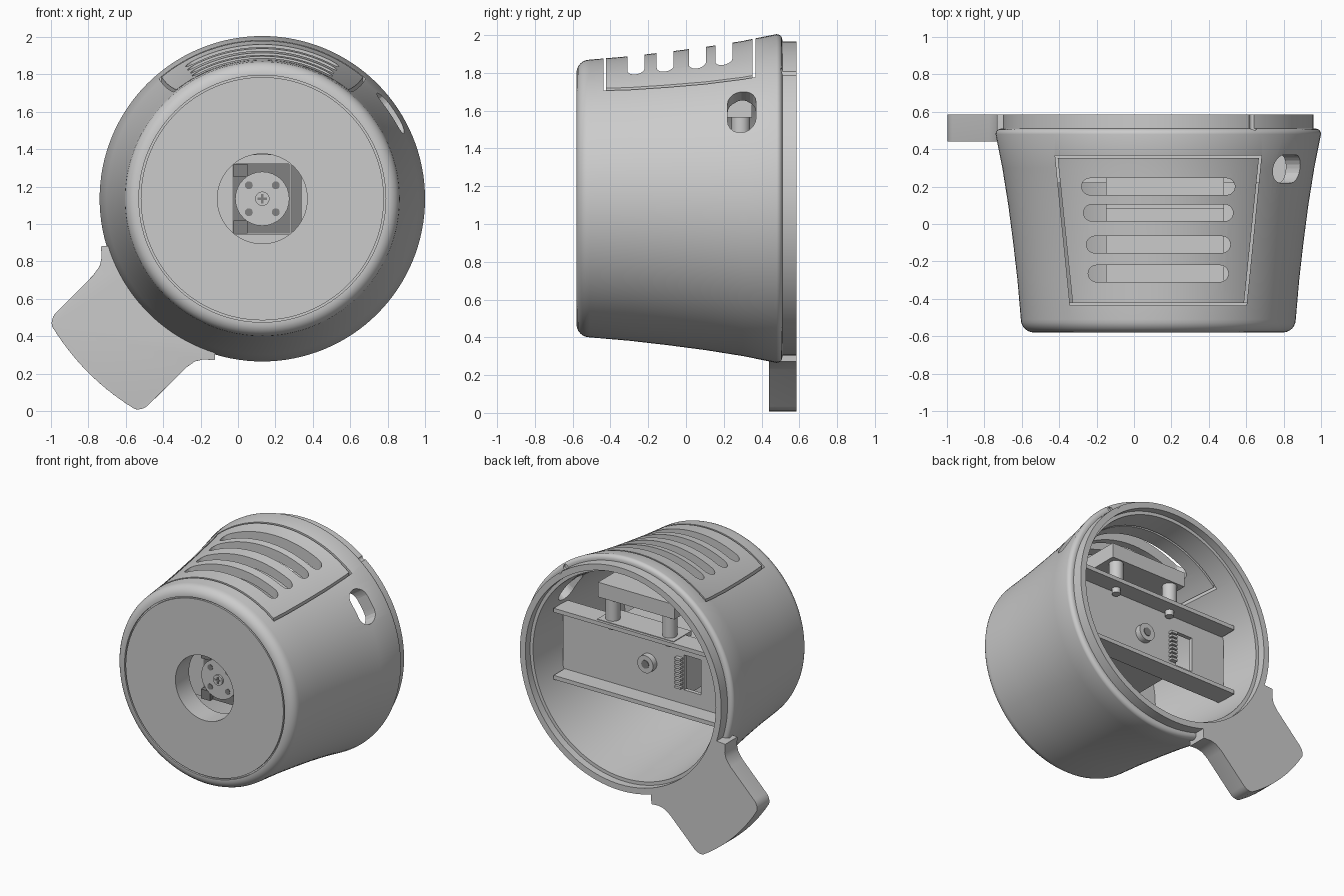
import bpy, bmesh, math
from mathutils import Vector, Matrix

if "Cube" in bpy.data.objects:
    bpy.data.objects.remove(bpy.data.objects["Cube"], do_unlink=True)

CX, CZ = 0.13, 1.135   # cup axis, running along y


def material(name, value):
    m = bpy.data.materials.new(name)
    m.use_nodes = True
    col = (value, value, value, 1)
    m.diffuse_color = col
    m.node_tree.nodes["Principled BSDF"].inputs["Base Color"].default_value = col
    return m


GREY = material("light grey", 0.6)
DARK = material("dark grey", 0.22)


def finish(name, bm, mat=GREY, smooth=True):
    bmesh.ops.recalc_face_normals(bm, faces=bm.faces)
    me = bpy.data.meshes.new(name)
    bm.to_mesh(me)
    bm.free()
    ob = bpy.data.objects.new(name, me)
    bpy.context.collection.objects.link(ob)
    me.materials.append(mat)
    if smooth:
        shade(ob)
    return ob


def shade(ob):
    bpy.ops.object.select_all(action="DESELECT")
    ob.select_set(True)
    bpy.context.view_layer.objects.active = ob
    bpy.ops.object.shade_smooth_by_angle(angle=math.radians(30))


def box(name, x, y, z, mat=GREY):
    """Box from ranges; x and z are measured from the cup axis."""
    bm = bmesh.new()
    size = Matrix.Diagonal((x[1] - x[0], y[1] - y[0], z[1] - z[0], 1))
    mid = Vector((CX + sum(x) / 2, sum(y) / 2, CZ + sum(z) / 2))
    bmesh.ops.create_cube(bm, size=1, matrix=Matrix.Translation(mid) @ size)
    return finish(name, bm, mat, False)


def rod(name, x, y, z, r, length, axis="Y", mat=GREY):
    bm = bmesh.new()
    rot = Matrix.Rotation(math.pi / 2, 4, "X") if axis == "Y" else Matrix()
    bmesh.ops.create_cone(bm, cap_ends=True, segments=32, radius1=r, radius2=r, depth=length,
                          matrix=Matrix.Translation((CX + x, y, CZ + z)) @ rot)
    return finish(name, bm, mat)


def prism(name, pts, low, high, matrix=Matrix()):
    """Extrude a flat outline along its local z."""
    bm = bmesh.new()
    face = bm.faces.new([bm.verts.new((p[0], p[1], low)) for p in pts])
    ext = bmesh.ops.extrude_face_region(bm, geom=[face])
    top = [v for v in ext["geom"] if isinstance(v, bmesh.types.BMVert)]
    bmesh.ops.translate(bm, verts=top, vec=(0, 0, high - low))
    bmesh.ops.transform(bm, matrix=matrix, verts=bm.verts)
    return finish(name, bm, smooth=False)


def stadium(cx, cy, half, r, n=10):
    """Outline of a long hole lying along x."""
    pts = []
    for side, start in ((1, -90), (-1, 90)):
        for i in range(n + 1):
            a = math.radians(start + 180 * i / n)
            pts.append((cx + side * (half - r) + r * math.cos(a), cy + r * math.sin(a)))
    return pts


def cut(ob, cutters):
    for c in cutters:
        c.hide_render = True
        mod = ob.modifiers.new("cut", "BOOLEAN")
        mod.object, mod.operation, mod.solver = c, "DIFFERENCE", "EXACT"
        bpy.context.view_layer.objects.active = ob
        bpy.ops.object.modifier_apply(modifier=mod.name)
        bpy.data.objects.remove(c, do_unlink=True)


def lathe(name, profile, segments=128):
    """Revolve (y, radius) points around the cup axis."""
    bm = bmesh.new()
    rings = []
    for i in range(segments):
        a = math.tau * i / segments
        rings.append([bm.verts.new((CX + r * math.cos(a), y, CZ + r * math.sin(a)))
                      for y, r in profile])
    n = len(profile)
    for i in range(segments):
        a, b = rings[i], rings[(i + 1) % segments]
        for j in range(n):
            k = (j + 1) % n
            bm.faces.new((a[j], a[k], b[k], b[j]))
    return finish(name, bm)


# Cup shell: front hole, grooved face, rounded rim, flared wall, stepped rear lip
front_round = [(-0.51 - 0.07 * math.cos(a), 0.665 + 0.07 * math.sin(a))
               for a in [math.radians(15 * i) for i in range(7)]]
rear_round = [(0.48 + 0.03 * math.sin(a), 0.84 + 0.03 * math.cos(a))
              for a in [math.radians(18 * i) for i in range(6)]]
shell = lathe("cup_shell", [(-0.42, 0.24), (-0.58, 0.24), (-0.58, 0.65), (-0.565, 0.65),
                            (-0.565, 0.66), (-0.58, 0.66)] + front_round +
              [(-0.3, 0.753), (-0.1, 0.776), (0.1, 0.802), (0.3, 0.834)] + rear_round +
              [(0.51, 0.83), (0.585, 0.83), (0.585, 0.785), (0.53, 0.785), (0.53, 0.76),
               (0.3, 0.745), (-0.1, 0.71), (-0.42, 0.67)])


# Vent panel outline cut, slots, side opening and lip notch
def trapezoid(grow):
    back, front = 0.545 + grow, 0.465 + grow
    return [(CX - back, 0.36 + grow), (CX + back, 0.36 + grow),
            (CX + front, -0.43 - grow), (CX - front, -0.43 - grow)]


outline = prism("outline_cutter", trapezoid(0.007), 1.45, 2.2)
core = prism("core_cutter", trapezoid(-0.007), 1.4, 2.3)
cut(outline, [core])
cutters = [outline]
for y, half in ((0.2, 0.41), (0.06, 0.4), (-0.11, 0.385), (-0.265, 0.375)):
    cutters.append(prism("slot_cutter", stadium(CX, y, half, 0.045), 1.55, 2.2))
angle = math.radians(33.7)
radial = Vector((math.cos(angle), 0, math.sin(angle)))
tangent = Vector((-math.sin(angle), 0, math.cos(angle)))
frame = Matrix((tangent, (0, 1, 0), radial)).transposed().to_4x4()
frame.translation = (CX, 0, CZ)
cutters.append(prism("opening_cutter", stadium(0, 0.295, 0.13, 0.075), 0.6, 1.0, frame))
notch = math.radians(53)
cutters.append(rod("notch_cutter", 0.84 * math.cos(notch), 0.55, 0.84 * math.sin(notch), 0.02, 0.12))
cut(shell, cutters)
shade(shell)

# Handle paddle: concentric outer arc, parallel sides, flared root
bm = bmesh.new()


def arc(r, half, n=16):
    return [(r * math.cos(a), r * math.sin(a))
            for a in [math.radians(-half + 2 * half * i / n) for i in range(n + 1)]]


outer = arc(1.315, 15.4)
side = [(0.93, 0.35), (0.87, 0.36), (0.83, 0.385), (0.79, 0.43)]
pts = outer + side + arc(0.8, 27)[::-1] + [(a, -b) for a, b in reversed(side)]
c = math.radians(225)
verts = [bm.verts.new((CX + a * math.cos(c) - b * math.sin(c), 0.585,
                       CZ + a * math.sin(c) + b * math.cos(c))) for a, b in pts]
corners = [verts[0].co.copy(), verts[len(outer) - 1].co.copy()]
face = bm.faces.new(verts)
bmesh.ops.bevel(bm, geom=[verts[0], verts[len(outer) - 1]], offset=0.06, segments=6,
                affect="VERTICES", profile=0.5)
ext = bmesh.ops.extrude_face_region(bm, geom=list(bm.faces))
moved = [v for v in ext["geom"] if isinstance(v, bmesh.types.BMVert)]
bmesh.ops.translate(bm, verts=moved, vec=(0, -0.145, 0))
edges = [e for e in bm.edges if all(v.co.y < 0.5 for v in e.verts)
         and max(math.hypot(v.co.x - CX, v.co.z - CZ) for v in e.verts) > 0.85]
bmesh.ops.bevel(bm, geom=edges, offset=0.05, segments=5, affect="EDGES", profile=0.5,
                clamp_overlap=True)
finish("handle", bm)

# Channel bracket across the inside
web = box("bracket_web", (-0.71, 0.71), (0.22, 0.25), (-0.26, 0.26))
cut(web, [box("web_cutter", (-0.43, -0.29), (0.1, 0.4), (-0.13, 0.13))])
for s in (-1, 1):
    z = sorted((s * 0.235, s * 0.265))
    box("bracket_flange", (-0.695, 0.695), (0.22, 0.38), z)

# Motor with output disc, cradle and screws
box("motor_body", (-0.28, 0.35), (-0.36, 0.22), (-0.19, 0.19))
box("motor_recess", (-0.16, 0.15), (-0.365, -0.355), (-0.185, 0.185), DARK)
box("motor_side_wall", (0.155, 0.21), (-0.385, -0.36), (-0.185, 0.185), DARK)
rod("output_disc", 0, -0.385, 0, 0.145, 0.05)
for x in (-0.072, 0.072):
    for z in (-0.072, 0.072):
        rod("disc_hole", x, -0.411, z, 0.021, 0.006, mat=DARK)
rod("centre_screw", 0, -0.415, 0, 0.038, 0.02)
box("screw_cross_bar", (-0.025, 0.025), (-0.428, -0.42), (-0.006, 0.006), DARK)
box("screw_cross_post", (-0.006, 0.006), (-0.428, -0.42), (-0.025, 0.025), DARK)
for z in (-0.15, 0.15):
    box("motor_clip", (-0.155, -0.08), (-0.4, -0.36), (z - 0.035, z + 0.035), DARK)

# Rear boss and ribbed connector
rod("rear_boss", 0, 0.27, 0, 0.065, 0.05)
rod("rear_boss_hole", 0, 0.296, 0, 0.03, 0.006, mat=DARK)
for i in range(8):
    z = -0.12 + i * 0.03
    box("connector_rib", (-0.28, -0.23), (0.25, 0.28), (z, z + 0.018))

# Upper block on pillars
box("upper_block", (-0.28, 0.35), (0.08, 0.35), (0.43, 0.54))
box("pillar_plate", (-0.28, 0.35), (0.15, 0.36), (0.235, 0.27))
for x in (-0.2, 0.27):
    rod("pillar", x, 0.29, 0.345, 0.05, 0.18, "Z")
    rod("pillar_screw", x, 0.29, 0.22, 0.03, 0.05, "Z")
